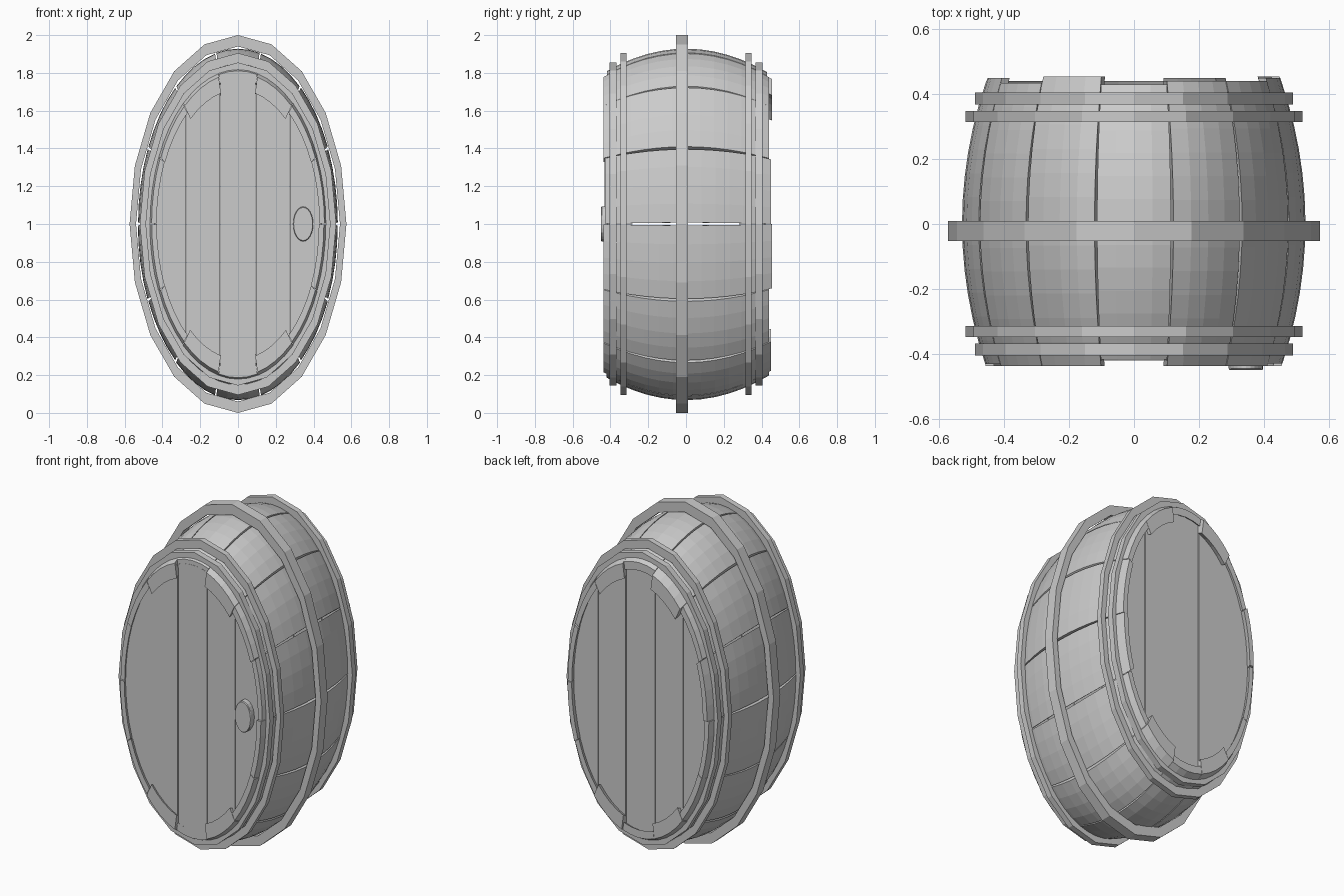
import bpy, bmesh, random
from math import sin, cos, pi, radians

if "Cube" in bpy.data.objects:
    bpy.data.objects.remove(bpy.data.objects["Cube"])

random.seed(4)
CZ = 1.0              # height of the barrel axis (axis runs along y)
RX, RZ = 0.53, 0.93   # half width and half height at the belly
STAVES = 14


def make_object(name, bm):
    bmesh.ops.recalc_face_normals(bm, faces=bm.faces)
    mesh = bpy.data.meshes.new(name)
    bm.to_mesh(mesh)
    bm.free()
    obj = bpy.data.objects.new(name, mesh)
    bpy.context.collection.objects.link(obj)
    return obj


def bulge(y):
    return 1 - 0.14 * (y / 0.44) ** 2


def loft(name, sections, closed=False):
    """Skin equal-sized point loops; cap the ends or close into a ring."""
    bm = bmesh.new()
    rings = [[bm.verts.new(p) for p in s] for s in sections]
    n = len(rings[0])
    count = len(rings)
    for k in range(count if closed else count - 1):
        a, b = rings[k], rings[(k + 1) % count]
        for j in range(n):
            m = (j + 1) % n
            bm.faces.new((a[j], a[m], b[m], b[j]))
    if not closed:
        bm.faces.new(rings[0])
        bm.faces.new(rings[-1])
    return make_object(name, bm)


# Curved staves, with gaps that open at the belly
def stave(i, front, back, inner):
    step = 2 * pi / STAVES
    a_mid = i * step
    lift = random.uniform(-0.004, 0.004)
    rows, cols = 12, 4
    sections = []
    for r in range(rows + 1):
        y = front + (back - front) * r / rows
        gap = radians(0.1 + 0.35 * max(0, 1 - (y / 0.4) ** 2))
        half = step / 2 - gap
        angles = [a_mid - half + 2 * half * c / cols for c in range(cols + 1)]
        s = bulge(y) + lift
        outer = [(RX * s * sin(a), y, CZ + RZ * s * cos(a)) for a in angles]
        s -= inner
        under = [(RX * s * sin(a), y, CZ + RZ * s * cos(a)) for a in reversed(angles)]
        sections.append(outer + under)
    loft(f"stave_{i + 1}", sections)


front_ends = {0: -0.417, 7: -0.42, 3: -0.43, 11: -0.432}
back_ends = {0: 0.43, 4: 0.455, 6: 0.45, 13: 0.455, 11: 0.45, 3: 0.45, 12: 0.435}
for i in range(STAVES):
    thick = 0.095 if i in (1, 6, 8, 13) else 0.05
    stave(i, front_ends.get(i, -0.438), back_ends.get(i, 0.44), thick)


# Flat metal hoops with twenty sides
def hoop(name, y0, y1, ox, oz, ix, iz):
    sections = []
    for k in range(20):
        s, c = sin(k * pi / 10), cos(k * pi / 10)
        sections.append([(rx * s, y, CZ + rz * c) for rx, rz, y in
                         ((ox, oz, y0), (ox, oz, y1), (ix, iz, y1), (ix, iz, y0))])
    loft(name, sections, closed=True)


hoop("belly_hoop", -0.052, 0.01, 0.574, 1.0, 0.54, 0.94)
for side, label in ((-1, "front"), (1, "back")):
    hoop(f"{label}_inner_hoop", side * 0.315, side * 0.348, 0.52, 0.905, 0.49, 0.855)
    hoop(f"{label}_outer_hoop", side * 0.369, side * 0.405, 0.49, 0.855, 0.465, 0.815)


# Oval lids made of five upright planks
def plank(name, x0, x1, y0, y1):
    lx, lz = 0.447, 0.785
    xs = [x0 + (x1 - x0) * k / 8 for k in range(9)]
    h = [max(0.02, lz * max(0, 1 - (x / lx) ** 2) ** 0.5) for x in xs]
    outline = ([(x, CZ + z) for x, z in zip(xs, h)] +
               [(x, CZ - z) for x, z in reversed(list(zip(xs, h)))])
    loft(name, [[(x, y, z) for x, z in outline] for y in (y0, y1)])


edges = (-0.445, -0.275, -0.095, 0.095, 0.275, 0.445)
offsets = (0.004, 0, 0.002, 0, 0.003)
for side, label in ((-1, "front"), (1, "back")):
    for i in range(5):
        plank(f"{label}_lid_plank_{i + 1}", edges[i] + 0.0015, edges[i + 1] - 0.0015,
              side * 0.38, side * (0.42 - offsets[i]))

# Oval bung on the front lid
loft("front_bung", [[(0.345 + 0.053 * f * cos(k * pi / 12), y, CZ + 0.092 * f * sin(k * pi / 12))
                     for k in range(24)] for f, y in ((1, -0.41), (1, -0.446), (0.95, -0.45))])
